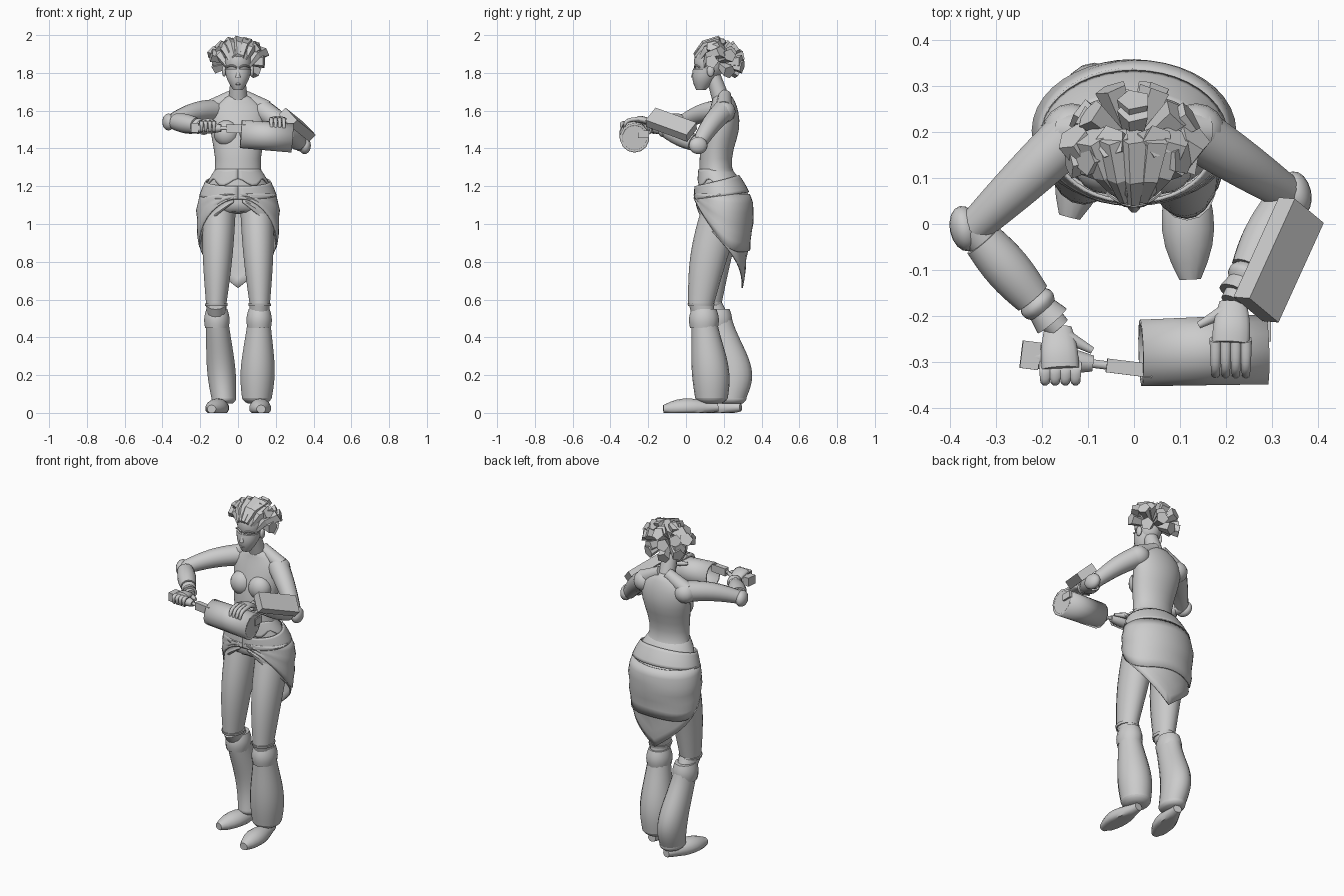
import bpy, bmesh, math
from mathutils import Vector, Matrix

if "Cube" in bpy.data.objects:
    bpy.data.objects.remove(bpy.data.objects["Cube"], do_unlink=True)

grey = (.6, .6, .6, 1)
clay = bpy.data.materials.new("light_grey")
clay.use_nodes = True
clay.diffuse_color = grey
clay.node_tree.nodes["Principled BSDF"].inputs["Base Color"].default_value = grey

RIGHT, DEPTH, UP = Matrix.Identity(3)
SIDES = (("left", 1), ("right", -1))


def finish(name, bm, smooth=True, thickness=0, rounding=0):
    """Turn a bmesh into a finished object."""
    bmesh.ops.recalc_face_normals(bm, faces=bm.faces)
    mesh = bpy.data.meshes.new(name)
    bm.to_mesh(mesh)
    bm.free()
    mesh.materials.append(clay)
    obj = bpy.data.objects.new(name, mesh)
    bpy.context.collection.objects.link(obj)
    if thickness:
        obj.modifiers.new("thickness", 'SOLIDIFY').thickness = thickness
    if rounding:
        subdivision = obj.modifiers.new("rounding", 'SUBSURF')
        subdivision.levels = subdivision.render_levels = rounding
    if smooth:
        bpy.ops.object.select_all(action='DESELECT')
        obj.select_set(True)
        bpy.context.view_layer.objects.active = obj
        bpy.ops.object.shade_smooth_by_angle(angle=math.radians(50))


def ellipse(centre, across, along, width, depth, sides):
    angles = [math.tau * (i + .5) / sides for i in range(sides)]
    return [centre + across * width * math.cos(a) + along * depth * math.sin(a) for a in angles]


def loft(name, outlines, closed=True, caps=True, **style):
    """Skin a row of matching outlines."""
    bm = bmesh.new()
    rings = [[bm.verts.new(point) for point in outline] for outline in outlines]
    count = len(rings[0])
    for low, high in zip(rings, rings[1:]):
        for i in range(count if closed else count - 1):
            j = (i + 1) % count
            bm.faces.new((low[i], low[j], high[j], high[i]))
    if caps:
        bm.faces.new(rings[0])
        bm.faces.new(rings[-1])
    finish(name, bm, **style)


def limb(name, start, end, first, last, bulge=0, bow=(0, 0, 0), depth=1, skew=1,
         steps=8, sides=14, **style):
    """Tapered tube between two points, with an optional swelling and a bowed path."""
    start, end, bow = Vector(start), Vector(end), Vector(bow)
    way = (end - start).normalized()
    across, along = RIGHT, DEPTH
    if abs(way.z) < .9:
        across = way.cross(UP).normalized()
        along = across.cross(way)
    outlines = []
    for k in range(steps + 1):
        f = k / steps
        hump = math.sin(math.pi * f ** skew)
        radius = first + (last - first) * f + bulge * hump
        outline = ellipse(start.lerp(end, f) + bow * hump, across, along, radius, radius * depth, sides)
        for point in outline:
            point.z = max(point.z, 0)
        outlines.append(outline)
    loft(name, outlines, **style)


def blob(name, centre, radii, turn=0):
    bm = bmesh.new()
    bmesh.ops.create_uvsphere(bm, u_segments=16, v_segments=10, radius=1)
    bm.transform(Matrix.LocRotScale(Vector(centre), Matrix.Rotation(turn, 3, 'Z'), Vector(radii)))
    finish(name, bm)


def block(name, centre, size, along, across=DEPTH):
    bm = bmesh.new()
    bmesh.ops.create_cube(bm, size=1)
    along = Vector(along).normalized()
    normal = along.cross(Vector(across)).normalized()
    frame = Matrix((along, normal.cross(along), normal)).transposed()
    bm.transform(Matrix.LocRotScale(Vector(centre), frame, Vector(size)))
    finish(name, bm, smooth=False)


def hips(z):
    """Centre, half width and half depth of the body from thigh to waist."""
    above, below = max(0, z - 1.05) ** 2, max(0, 1.05 - z)
    return (Vector((0, .2 - .8 * above - .02 * below, z)),
            .21 - 1.5 * above - .05 * below, .15 - above - .1 * below)


def cloth(name, low, high, offset=0, gap=0, folds=0, rows=6, columns=40):
    """Sheet wrapped round the hips; low and high give its edges by angle from the front."""
    outlines = []
    for r in range(rows + 1):
        outline = []
        for i in range(columns + 1):
            a = gap + (math.tau - 2 * gap) * i / columns
            centre, width, depth = hips(high(a) + (low(a) - high(a)) * r / rows)
            grow = offset + folds * math.sin(math.pi * r / 1.3 + 2 * a)
            outline.append(centre + RIGHT * (width + grow) * math.sin(a)
                           - DEPTH * (depth + grow) * math.cos(a))
        outlines.append(outline)
    loft(name, outlines, closed=False, caps=False, thickness=.008)


# Torso: the hip rule below the waist, then chest sections (y, z, half width, half depth)
body = []
for step in range(5):
    centre, width, depth = hips(1.05 + step * .06)
    body.append(ellipse(centre, RIGHT, DEPTH, width - .01, depth - .01, 20))
for y, z, width, depth in ((.16, 1.4, .13, .09), (.19, 1.5, .15, .1), (.2, 1.6, .16, .08),
                           (.2, 1.65, .11, .06), (.19, 1.69, .05, .05)):
    body.append(ellipse(Vector((0, y, z)), RIGHT, DEPTH, width, depth, 20))
loft("torso", body, rounding=1)
limb("neck", (0, .19, 1.65), (0, .14, 1.8), .05, .04)

# Head and face
blob("skull", (0, .125, 1.86), (.073, .083, .1))
limb("jaw", (0, .08, 1.71), (0, .11, 1.82), .025, .07, .01, depth=1.05, sides=18)
limb("nose", (0, .048, 1.83), (0, .038, 1.775), .006, .014, sides=8)
for name, z in (("upper_lip", 1.753), ("lower_lip", 1.742)):
    blob(name, (0, .05, z), (.02, .012, .007))
for word, side in SIDES:
    blob(word + "_breast", (.06 * side, .125, 1.48), (.068, .06, .07))
    blob(word + "_shoulder", (.135 * side, .2, 1.595), (.064, .062, .06))
    limb(word + "_shoulder_slope", (.02 * side, .205, 1.68), (.15 * side, .2, 1.61), .035, .045)
    blob(word + "_eye", (.03 * side, .056, 1.81), (.017, .009, .009), .4 * side)
    blob(word + "_ear", (.073 * side, .13, 1.81), (.012, .02, .03))
    limb(word + "_brow", (.01 * side, .046, 1.83), (.06 * side, .07, 1.83), .006, .005,
         bow=(0, -.006, .01), sides=6)

# Chunky locks: swept rows over the forehead, then a crown fanning to the back
for k in range(-3, 4):
    drop = k * k * .006
    limb("front_lock", (k * .018, .045 + drop, 1.89 - drop), (k * .045, .19, 1.965 - drop), .015, .038,
         bow=(0, -.02, .02), steps=2, sides=5, smooth=False)
for lift, count, spread in ((60, 3, 70), (35, 5, 100), (8, 6, 100), (-22, 4, 55)):
    for k in range(count):
        turn = math.radians(spread * (2 * k / (count - 1) - 1))
        up = math.radians(lift + 8 * (-1) ** k)
        way = Vector((math.sin(turn) * math.cos(up), math.cos(turn) * math.cos(up), .8 * math.sin(up)))
        centre = Vector((0, .16, 1.86))
        limb("crown_lock", centre + way * .04, centre + way * (.15 - .01 * (k % 2)), .02, .037,
             steps=1, sides=5, smooth=False)

# Vest hem, belt and two layers of wrapped skirt; the skirt falls to a point behind
cloth("vest_hem", lambda a: 1.22 + .02 * math.cos(6 * a), lambda a: 1.29, offset=-.004)
cloth("belt", lambda a: 1.15 - .02 * math.cos(a), lambda a: 1.23 - .03 * math.cos(a), offset=.01)
cloth("under_skirt", lambda a: .66 + .47 * abs(a / math.pi - 1),
      lambda a: 1.17, gap=.12, folds=.003, rows=10)
cloth("over_skirt", lambda a: 1 + .14 * math.cos(a) - .1 * math.sin(a) ** 2,
      lambda a: 1.16, offset=.01, gap=.04, folds=.003)

# Legs: the right knee and ankle sit further back
for word, side in SIDES:
    left = side > 0
    hip = Vector((.1 * side, .2, 1.1))
    knee = Vector((.115 * side, .08 if left else .12, .58))
    shin = Vector((.112 * side, .095 if left else .165, .5))
    ankle = Vector((.1, .135, .08) if left else (-.076, .235, .08))
    heel = Vector((.11, .17, .03) if left else (-.07, .29, .03))
    toe = Vector((.122, -.12, .02) if left else (-.14, .015, .02))
    limb(word + "_thigh", hip, knee, .09, .055, .008, bow=(0, -.015, 0), depth=1.25, sides=18)
    limb(word + "_shin", knee, shin, .055, .05, depth=1.2)
    limb(word + "_knee_ring", knee - UP * .015, knee, .06, .063, depth=1.15, steps=1)
    limb(word + "_knee_band", shin + UP * .05, shin - UP * .05, .057, .064, .008, depth=1.15)
    limb(word + "_trouser", shin, ankle, .061, .08 if left else .066, .018 if left else .012,
         bow=(0, .008 if left else .04, 0), depth=1.08 if left else 1.28, skew=1.5, steps=14, sides=18)
    limb(word + "_trouser_hem", ankle, ankle - UP * .03, .08 if left else .066, .05, .006,
         depth=1.08 if left else 1.28, steps=4, sides=18)
    limb(word + "_shoe", heel, toe, .025, .024, .034, depth=.9, skew=1.3)

# Arms: both bent so the hands meet the tool and the drum
elbows = {"left": Vector((.335, .065, 1.42)), "right": Vector((-.35, -.01, 1.545))}
wrists = {"left": Vector((.215, -.17, 1.525)), "right": Vector((-.165, -.225, 1.51))}
for word, side in SIDES:
    elbow, wrist = elbows[word], wrists[word]
    limb(word + "_upper_arm", (.13 * side, .2, 1.6), elbow, .06, .038, .003, bow=UP * .015)
    blob(word + "_elbow_guard", elbow + Vector((.018 * side, 0, -.005)), (.032, .05, .045), .2)
    limb(word + "_forearm", elbow, wrist, .038, .028)
    limb(word + "_gauntlet", elbow.lerp(wrist, .12), elbow.lerp(wrist, .7), .045, .042, .008)
    limb(word + "_wrist_band", elbow.lerp(wrist, .7), elbow.lerp(wrist, .82), .034, .034, .008)
    limb(word + "_cuff", elbow.lerp(wrist, .82), elbow.lerp(wrist, .93), .034, .042)

    # Hand with curled fingers
    palm = wrist + Vector((.005 * -side, -.09, .03))
    limb(word + "_hand", wrist, palm, .03, .042, .004, bow=UP * .008, depth=.45)
    limb(word + "_thumb", wrist - RIGHT * side * .02 - DEPTH * .02 + UP * .01,
         palm - RIGHT * side * .07 + DEPTH * .04 - UP * .02, .016, .008, sides=8)
    for k in range(-3, 4, 2):
        knuckle = palm + RIGHT * k * .011 + DEPTH * .01
        limb(word + "_finger", knuckle, knuckle - DEPTH * (.08 if side > 0 else .03) - UP * .05,
             .014, .008, bow=Vector((0, -.02, .015)), sides=8)

# Large drum with a hollow mouth
mouth, base = Vector((.015, -.28, 1.476)), Vector((.288, -.272, 1.456))
limb("drum_wall", mouth, base, .074, .078, steps=1, caps=False, thickness=.012)
limb("drum_floor", mouth.lerp(base, .4), base, .07, .077, steps=1)
block("drum_catch", (.29, -.225, 1.475), (.015, .06, .04), RIGHT)

# Hand tool: square pommel, grip, neck and flat bit along one line
pommel, bit = Vector((-.235, -.285, 1.51)), Vector((-.01, -.313, 1.505))
line = bit - pommel
block("pommel", pommel + RIGHT * .01, (.04, .06, .05), line)
limb("grip", pommel, pommel.lerp(bit, .65), .022, .018, .01, sides=10)
limb("tool_neck", pommel.lerp(bit, .6), bit, .01, .01, sides=8)
block("tool_bit", bit, (.1, .03, .045), line)

# Tilted box strapped to the left forearm
block("forearm_box", (.314, -.078, 1.526), (.25, .105, .05), (.1, .22, -.08), (.07, -.02, -.07))
